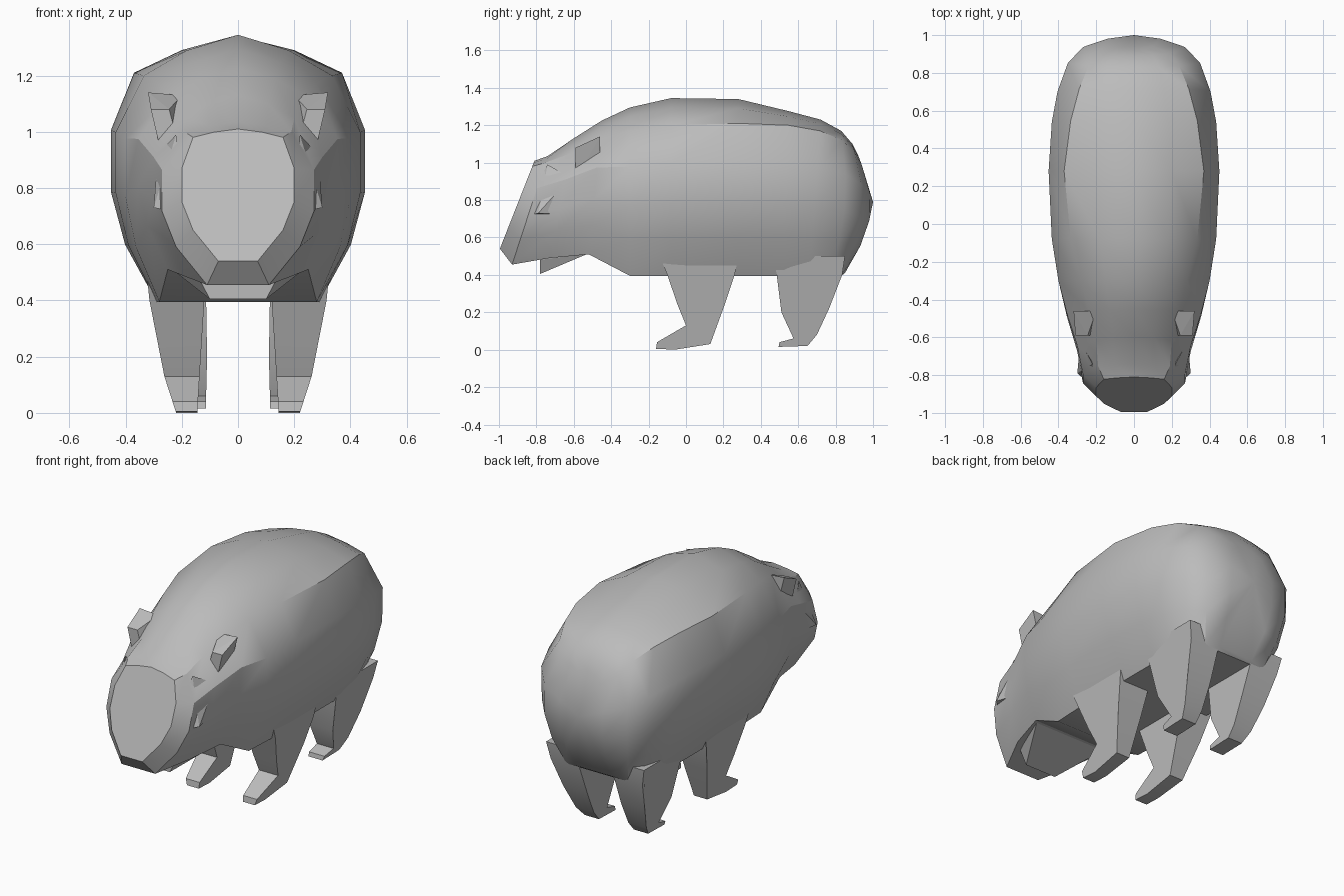
import bpy, bmesh, math

if "Cube" in bpy.data.objects:
    bpy.data.objects.remove(bpy.data.objects["Cube"])

grey = bpy.data.materials.new("grey_fur")
grey.diffuse_color = (0.5, 0.5, 0.5, 1)
grey.use_nodes = True
grey.node_tree.nodes["Principled BSDF"].inputs["Base Color"].default_value = grey.diffuse_color


def finish(bm, name, angle=None):
    bmesh.ops.recalc_face_normals(bm, faces=bm.faces)
    me = bpy.data.meshes.new(name)
    bm.to_mesh(me)
    bm.free()
    me.materials.append(grey)
    ob = bpy.data.objects.new(name, me)
    bpy.context.collection.objects.link(ob)
    if angle:
        bpy.ops.object.select_all(action='DESELECT')
        bpy.context.view_layer.objects.active = ob
        ob.select_set(True)
        bpy.ops.object.shade_smooth_by_angle(angle=math.radians(angle))
    return ob


def lerp(a, b, t):
    return a + (b - a) * t


def ring(yb, yt, bulge, zb, zt, zs, wb, w, ws):
    """Cross-section: flat belly, bulging side, shoulder edge, rounded back."""
    half = [(wb, zb), (lerp(wb, w, .69), lerp(zb, zs, .25)), (w, lerp(zb, zs, .48)),
            (w, lerp(zb, zs, .75)), (ws, zs), (ws * .54, lerp(zs, zt, .62))]
    pts = [(0, zb)] + half + [(0, zt)] + [(-x, z) for x, z in reversed(half)]
    out = []
    for x, z in pts:
        t = (z - zb) / (zt - zb)
        out.append((x, lerp(yb, yt, t) + bulge * math.sin(math.pi * t), z))
    return out


# Body and head: y bottom, y top, bulge, z bottom, z top, z shoulder, half widths
sections = [
    (-.995, -.81, 0, .54, 1.01, .98, .07, .20, .16),
    (-.93, -.74, 0, .455, 1.035, 1.0, .11, .27, .19),
    (-.73, -.60, 0, .49, 1.13, 1.05, .20, .30, .20),
    (-.52, -.45, 0, .51, 1.225, 1.13, .25, .355, .24),
    (-.30, -.30, 0, .395, 1.295, 1.17, .28, .40, .28),
    (-.08, -.08, 0, .395, 1.345, 1.2, .29, .435, .335),
    (.28, .28, 0, .395, 1.34, 1.21, .29, .452, .37),
    (.52, .55, 0, .395, 1.275, 1.2, .29, .435, .335),
    (.66, .72, 0, .395, 1.23, 1.17, .28, .405, .29),
    (.77, .83, .05, .395, 1.17, 1.12, .25, .35, .24),
    (.83, .89, .08, .395, 1.1, 1.05, .20, .27, .19),
    (.85, .92, .10, .41, 1.04, .99, .11, .14, .10),
]
bm = bmesh.new()
rings = [[bm.verts.new(p) for p in ring(*s)] for s in sections]
n = len(rings[0])
for a, b in zip(rings, rings[1:]):
    for i in range(n):
        j = (i + 1) % n
        bm.faces.new((a[i], a[j], b[j], b[i]))
bm.faces.new(rings[0])          # flat face plate
tail = bm.verts.new((0, 1.0, .79))
for i in range(n):
    bm.faces.new((rings[-1][i], rings[-1][(i + 1) % n], tail))
finish(bm, "body", 32)


def leg(name, side, profile, outer, inner):
    """Side outline in (y, z), with half width tapering down to the foot."""
    def at(table, z):
        for (z0, x0), (z1, x1) in zip(table, table[1:]):
            if z <= z1:
                return lerp(x0, x1, (z - z0) / (z1 - z0))
        return table[-1][1]
    bm = bmesh.new()
    o = [bm.verts.new((side * at(outer, z), y, z)) for y, z in profile]
    i = [bm.verts.new((side * at(inner, z), y, z)) for y, z in profile]
    bm.faces.new(o)
    bm.faces.new(i)
    for k in range(len(o)):
        m = (k + 1) % len(o)
        bm.faces.new((o[k], o[m], i[m], i[k]))
    finish(bm, name, 30)


def hull(name, points):
    bm = bmesh.new()
    for p in points:
        bm.verts.new(p)
    bmesh.ops.convex_hull(bm, input=bm.verts)
    finish(bm, name)


front = [(-.14, .5), (-.1, .4), (-.045, .24), (0, .13), (-.155, .04), (-.16, .005), (-.06, 0),
         (.13, .03), (.21, .25), (.26, .4), (.28, .5)]
rear = [(.47, .5), (.485, .4), (.51, .2), (.575, .06), (.5, .04), (.495, .015), (.65, .02),
        (.7, .08), (.765, .22), (.835, .4), (.85, .5)]
ear = [(.31, -.59, 1.08), (.32, -.46, 1.14), (.275, -.46, .96), (.27, -.59, .91),
       (.245, -.59, 1.08), (.2, -.46, 1.13), (.2, -.46, .96), (.2, -.59, .91)]
cheek = [(.3, -.79, .73), (.2, -.88, .71), (.22, -.74, .99), (.25, -.6, .72), (.285, -.62, .92)]

for side, label in ((1, "right"), (-1, "left")):
    leg("front_leg_" + label, side, front,
        [(0, .22), (.13, .262), (.4, .315), (.5, .325)], [(0, .145), (.4, .12), (.5, .12)])
    leg("rear_leg_" + label, side, rear,
        [(0, .2), (.13, .25), (.4, .3), (.5, .32)], [(0, .115), (.2, .11), (.5, .115)])
    hull("ear_" + label, [(side * x, y, z) for x, y, z in ear])
    hull("cheek_" + label, [(side * x, y, z) for x, y, z in cheek])

# Lower jaw
hull("jaw", [(s * x, y, z) for s in (1, -1) for x, y, z in
             ((.1, -.78, .405), (.14, -.78, .48), (.24, -.52, .515), (.22, -.6, .56))])
